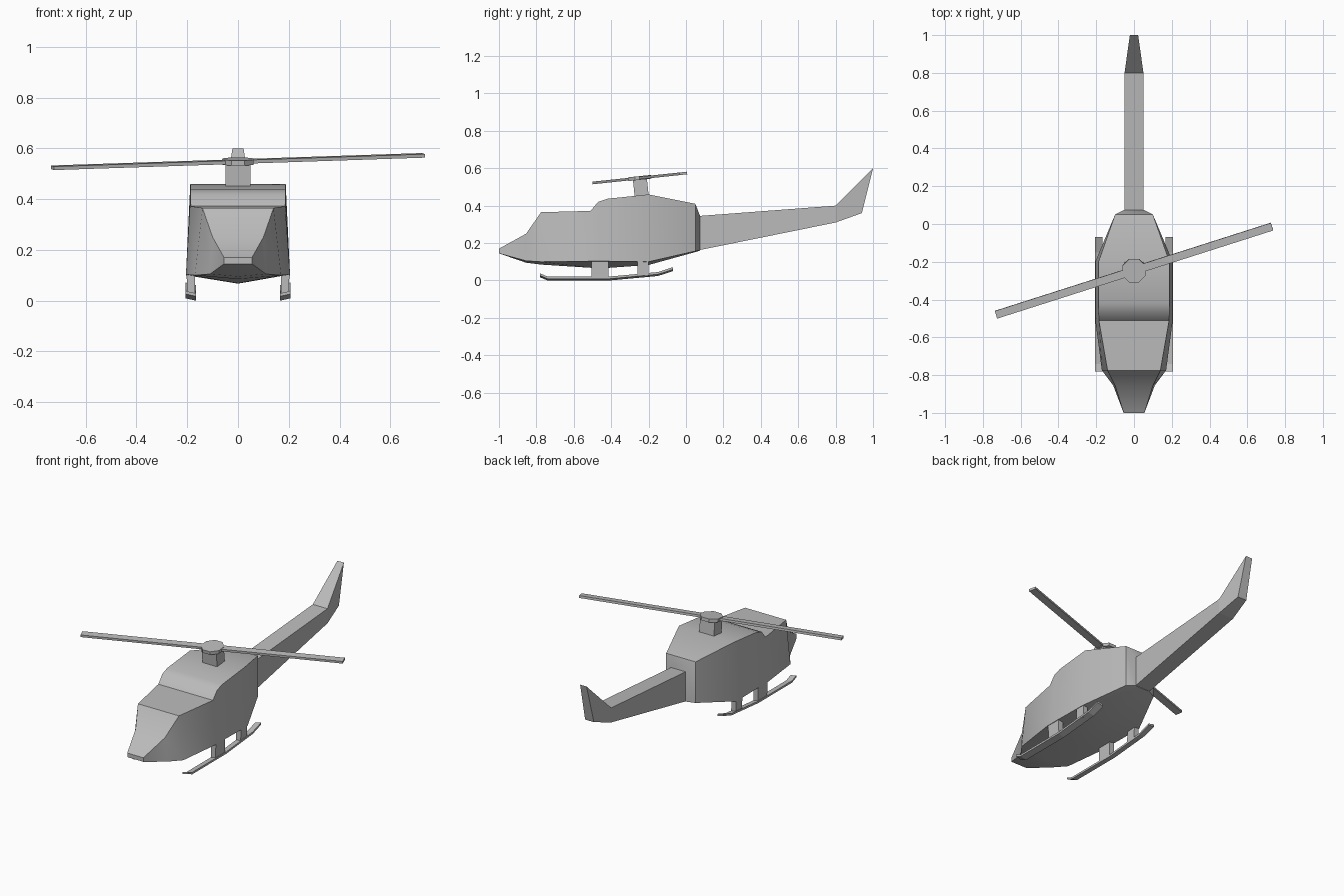
import bpy
import bmesh
from math import radians
from mathutils import Matrix, Vector

cube = bpy.data.objects.get("Cube")
if cube:
    bpy.data.objects.remove(cube, do_unlink=True)

GREY = (0.5, 0.5, 0.5, 1.0)
paint = bpy.data.materials.new("plain grey")
paint.use_nodes = True
paint.diffuse_color = GREY
paint.node_tree.nodes["Principled BSDF"].inputs["Base Color"].default_value = GREY


def finish(name, bm, smooth=False):
    """Turn a bmesh into a named, painted object."""
    bmesh.ops.recalc_face_normals(bm, faces=bm.faces)
    mesh = bpy.data.meshes.new(name)
    bm.to_mesh(mesh)
    bm.free()
    mesh.materials.append(paint)
    obj = bpy.data.objects.new(name, mesh)
    bpy.context.collection.objects.link(obj)
    if smooth:
        bpy.ops.object.select_all(action='DESELECT')
        obj.select_set(True)
        bpy.context.view_layer.objects.active = obj
        bpy.ops.object.shade_smooth_by_angle(angle=radians(40))
    return obj


def loft(name, rings, smooth=False):
    """Skin a row of equal-length point rings and cap both ends."""
    bm = bmesh.new()
    loops = [[bm.verts.new(p) for p in ring] for ring in rings]
    count = len(loops[0])
    for a, b in zip(loops, loops[1:]):
        for i in range(count):
            j = (i + 1) % count
            bm.faces.new((a[i], a[j], b[j], b[i]))
    bm.faces.new(loops[0])
    bm.faces.new(loops[-1])
    return finish(name, bm, smooth)


def box(name, size, matrix):
    bm = bmesh.new()
    bmesh.ops.create_cube(bm, size=1, matrix=matrix @ Matrix.Diagonal((*size, 1)))
    return finish(name, bm)


def hull_ring(y, top, top_half, low, low_half, keel, low_shift=0.0):
    """Five-sided section: flat roof, leaning sides and a shallow keel."""
    yl = y + low_shift
    return [(top_half, y, top), (low_half, yl, low), (0, yl, keel),
            (-low_half, yl, low), (-top_half, y, top)]


# Cabin and engine housing, nose to tail root: y, roof, half width, sill, half width, keel
body_sections = [
    (-1.0, .17, .055, .145, .055, .145),
    (-.855, .25, .10, .105, .11, .095),
    (-.775, .365, .14, .10, .17, .085),
    (-.51, .372, .186, .103, .205, .068),
    (-.47, .42, .187, .103, .205, .067),
    (-.42, .437, .188, .103, .205, .067),
    (-.2, .46, .188, .10, .205, .083),
    (.05, .41, .10, .157, .10, .152),
    (.075, .345, .05, .162, .05, .16),
]
loft("fuselage", [hull_ring(*s) for s in body_sections], smooth=True)

# Tail boom sweeping up into the fin
tail_sections = [
    (.07, .345, .05, .162, .05, .162),
    (.8, .40, .05, .31, .05, .31),
    (1.0, .60, .022, .36, .03, .36, -.06),
]
loft("tail_boom", [hull_ring(*s) for s in tail_sections])

# Rotor assembly, leaning slightly forward
rotor = Matrix.Translation((0, -.247, .548)) @ Matrix.Rotation(radians(6), 4, 'X')
box("rotor_mast", (.10, .075, .13), rotor @ Matrix.Translation((0, 0, -.065)))
box("rotor_blades", (1.535, .042, .014), rotor @ Matrix.Rotation(radians(17.8), 4, 'Z'))
bm = bmesh.new()
bmesh.ops.create_cone(bm, cap_ends=True, segments=8, radius1=.067, radius2=.067,
                      depth=.02, matrix=rotor @ Matrix.Rotation(radians(22.5), 4, 'Z'))
finish("rotor_hub", bm)

# Landing gear: turned-up runners, each with two flat struts
runner_path = [(-.78, .02), (-.74, .003), (-.41, .003), (-.15, .027), (-.07, .053)]
for side, label in ((1, "left"), (-1, "right")):
    rings = []
    for y, z in runner_path:
        inner, outer = Vector((side * .166, y, z - .003)), Vector((side * .206, y, z + .006))
        up = Vector((0, 0, .012))
        rings.append([inner, outer, outer + up, inner + up])
    loft(label + "_skid", rings)
    for end, y, width, foot in (("front", -.46, .09, .01), ("rear", -.23, .06, .025)):
        strut = []
        for z, x in ((foot, .184), (.125, .187)):
            strut.append([(side * (x + dx), y + dy, z) for dx, dy in
                          ((-.016, -width / 2), (.016, -width / 2),
                           (.016, width / 2), (-.016, width / 2))])
        loft(label + "_" + end + "_strut", strut)
